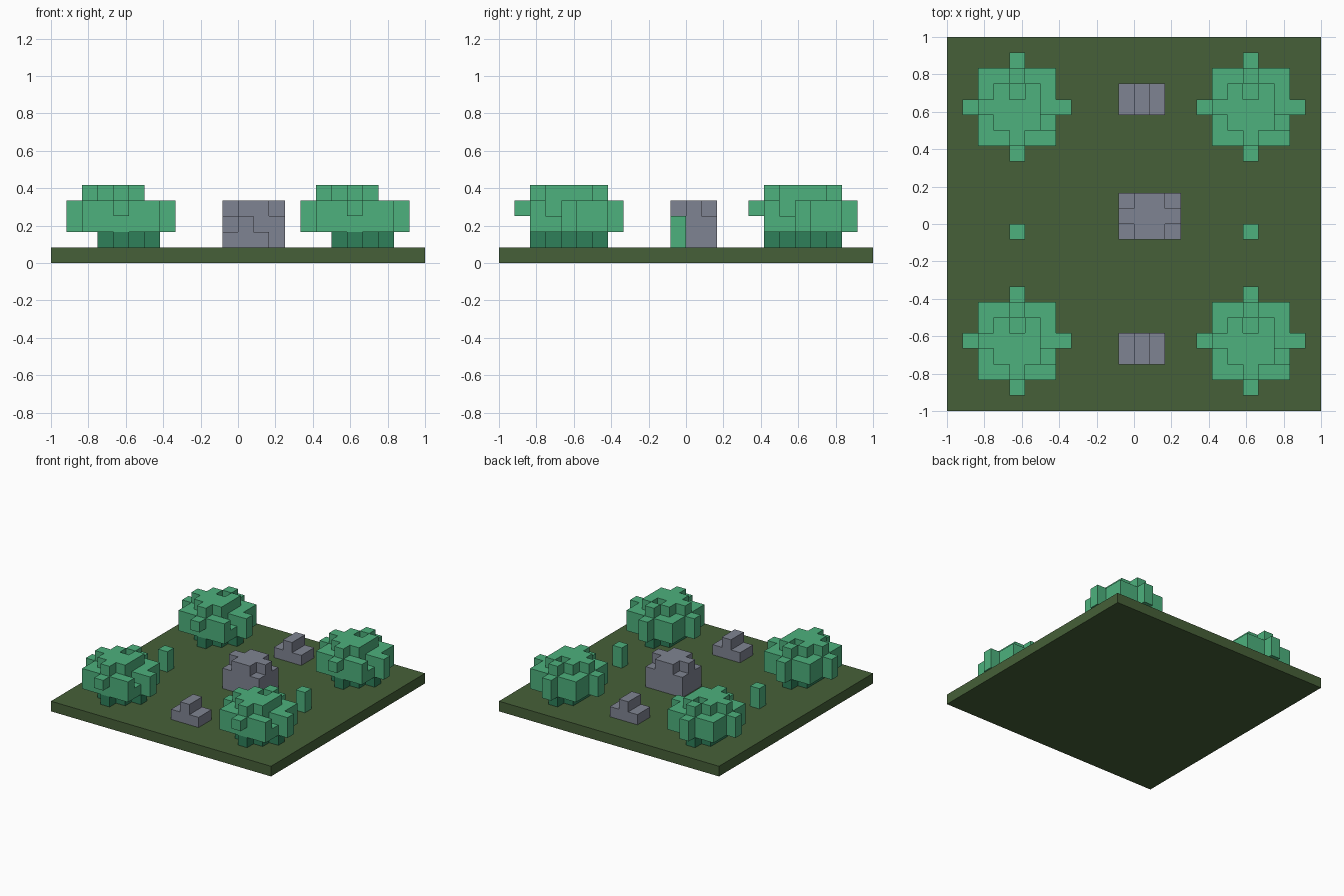
import bpy
import bmesh
from mathutils import Vector

if "Cube" in bpy.data.objects:
    bpy.data.objects.remove(bpy.data.objects["Cube"], do_unlink=True)

U = 1 / 12  # size of one block; the ground is 24 x 24 blocks


def material(name, rgb):
    lin = [((c / 255 + 0.055) / 1.055) ** 2.4 for c in rgb] + [1.0]
    m = bpy.data.materials.new(name)
    m.use_nodes = True
    m.diffuse_color = lin
    bsdf = next(n for n in m.node_tree.nodes if n.type == 'BSDF_PRINCIPLED')
    bsdf.inputs["Base Color"].default_value = lin
    return m


GRASS = material("grass_green", (70, 96, 56))
LEAF = material("leaf_green", (77, 177, 125))
SHADE = material("deep_green", (46, 128, 90))
STONE = material("stone_grey", (127, 132, 146))


def box(x0, x1, y0, y1, z0, z1):
    """Set of block cells filling a range (upper ends excluded)."""
    return {(x, y, z) for x in range(x0, x1) for y in range(y0, y1) for z in range(z0, z1)}


def block_mesh(name, cells, mat):
    """Mesh of the outer skin of a set of cells."""
    bm = bmesh.new()
    verts = {}

    def vert(p):
        key = tuple(round(c) for c in p)
        if key not in verts:
            verts[key] = bm.verts.new(Vector(key) * U)
        return verts[key]

    for cell in cells:
        for axis in range(3):
            for side in (0, 1):
                n = [0, 0, 0]
                n[axis] = 2 * side - 1
                if tuple(c + d for c, d in zip(cell, n)) in cells:
                    continue
                a, b = (axis + 1) % 3, (axis + 2) % 3
                loop = []
                for da, db in ((0, 0), (1, 0), (1, 1), (0, 1)):
                    p = list(cell)
                    p[axis] += side
                    p[a] += da
                    p[b] += db
                    loop.append(vert(p))
                bm.faces.new(loop if side else loop[::-1])
    me = bpy.data.meshes.new(name)
    bm.to_mesh(me)
    bm.free()
    me.materials.append(mat)
    return me


def place(name, me, x, y):
    """Put a mesh with its origin at block column x, y."""
    ob = bpy.data.objects.new(name, me)
    ob.location = (x * U - 1, y * U - 1, 0)
    bpy.context.collection.objects.link(ob)


# Ground slab
bpy.ops.mesh.primitive_cube_add(size=1, location=(0, 0, U / 2))
ground = bpy.context.object
ground.name = "ground"
ground.scale = (2, 2, U)
ground.data.materials.append(GRASS)

# Bush foliage: two wide layers with single-block bumps, then a crown
foliage = box(1, 6, 1, 6, 2, 4) - {(5, 2, 3)}
foliage |= box(0, 7, 3, 4, 2, 4) | box(3, 4, 6, 7, 2, 4) | {(3, 0, 3)}
foliage |= box(2, 5, 2, 5, 4, 5) | {(1, 3, 4), (3, 1, 4), (3, 5, 4)}
foliage -= {(3, 4, 4)}
foliage_mesh = block_mesh("foliage", foliage, LEAF)

# Dark bush base
stem = box(2, 5, 2, 5, 1, 2) | box(3, 4, 1, 6, 1, 2) | {(5, 3, 1)}
stem_mesh = block_mesh("bush_base", stem, SHADE)

for x, side in ((1, "right"), (16, "left")):
    for y, end in ((1, "front"), (16, "back")):
        place(f"bush_foliage_{end}_{side}", foliage_mesh, x, y)
        place(f"bush_base_{end}_{side}", stem_mesh, x, y)

# Small sprouts
sprout_mesh = block_mesh("sprout", box(0, 1, 0, 1, 1, 3), LEAF)
place("sprout_right", sprout_mesh, 4, 11)
place("sprout_left", sprout_mesh, 19, 11)

# Large rock with lowered top corners
rock = box(0, 4, 0, 3, 1, 4) - {(x, y, 3) for x in (0, 3) for y in (0, 2)}
place("large_rock", block_mesh("large_rock", rock, STONE), 11, 11)

# Small stepped rocks
small_mesh = block_mesh("small_rock", box(0, 3, 0, 2, 1, 2) | box(1, 2, 0, 2, 2, 3), STONE)
place("small_rock_front", small_mesh, 11, 3)
place("small_rock_back", small_mesh, 11, 19)
